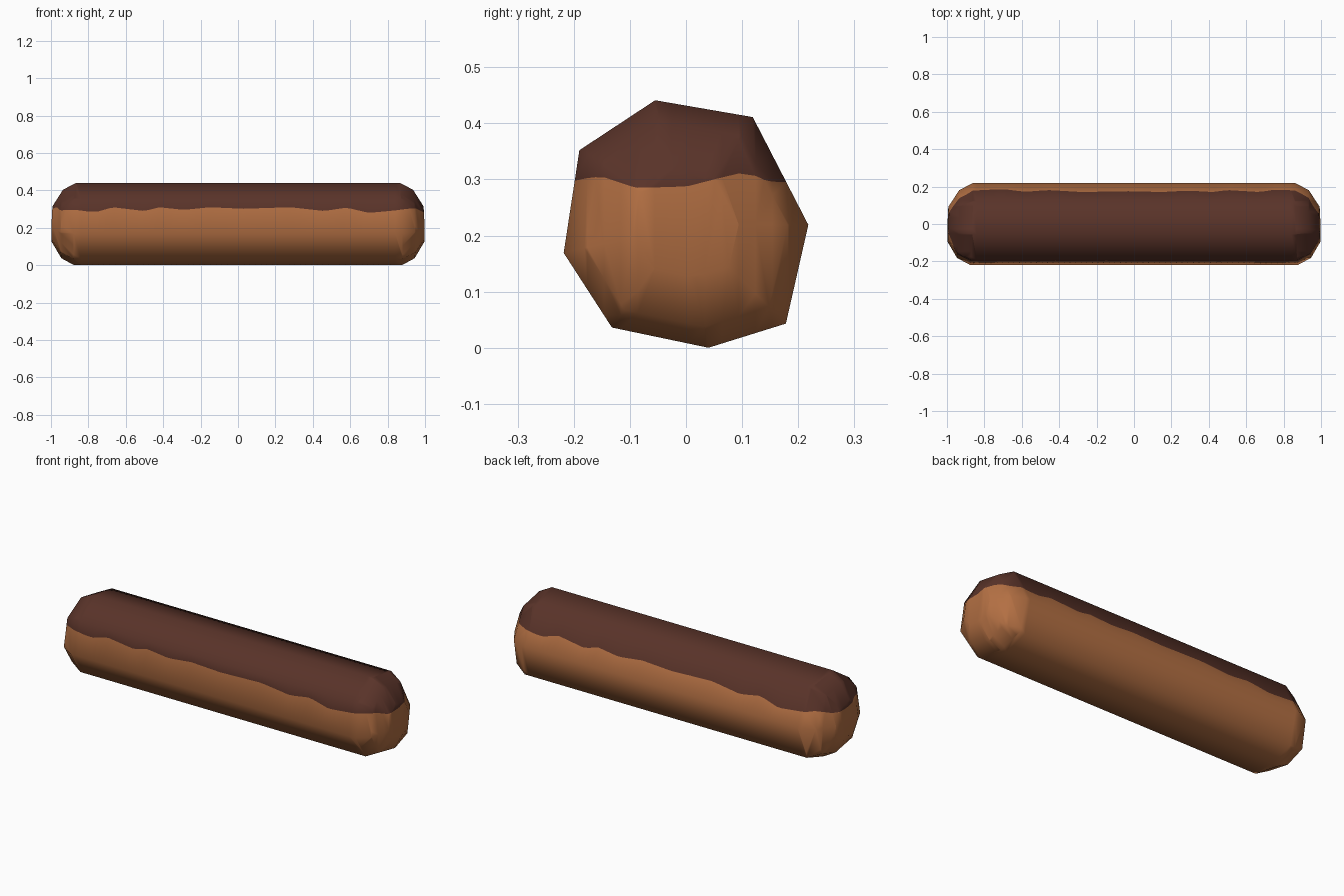
import bpy, bmesh, math
from mathutils import Vector

if "Cube" in bpy.data.objects:
    bpy.data.objects.remove(bpy.data.objects["Cube"])

CZ = 0.22
# Irregular eight-sided cross-section (y, z)
SECTION = [(-0.055, 0.441), (0.119, 0.411), (0.218, 0.219), (0.178, 0.043),
           (0.04, 0.0), (-0.132, 0.036), (-0.218, 0.169), (-0.19, 0.352)]
# Rounded end rings (x, scale)
CAP = [(0.87, 1.0), (0.94, 0.83), (0.994, 0.43)]

# Wavy icing edge: height along the long sides and across the ends
SIDE = [(-1, .30), (-.95, .308), (-.8, .287), (-.75, .287), (-.67, .31), (-.5, .29),
        (-.42, .31), (-.29, .296), (-.15, .31), (.03, .302), (.15, .306), (.28, .31),
        (.46, .29), (.58, .308), (.7, .28), (.83, .292), (.95, .306), (1, .30)]
END = [(-.22, .298), (-.15, .305), (-.09, .285), (0, .287), (.05, .30), (.1, .312),
       (.13, .305), (.15, .293), (.22, .295)]


def lerp(table, t):
    for (a, va), (b, vb) in zip(table, table[1:]):
        if t <= b:
            return va + (vb - va) * max(0, t - a) / (b - a)
    return table[-1][1]


def above_seam(co):
    side = lerp(SIDE, co.x if co.y < 0 else -co.x)
    end = lerp(END, co.y if co.x > 0 else -co.y)
    k = min(1, max(0, (abs(co.x) - 0.86) / 0.07))
    return co.z - (side + (end - side) * k)


def material(name, rgb):
    m = bpy.data.materials.new(name)
    m.diffuse_color = (*rgb, 1)
    m.use_nodes = True
    m.node_tree.nodes["Principled BSDF"].inputs["Base Color"].default_value = m.diffuse_color
    return m


bm = bmesh.new()


def ring(x, s, tilt):
    return [bm.verts.new((x - tilt * (y + z - CZ), y * s, CZ + (z - CZ) * s))
            for y, z in SECTION]


# Pastry body: straight barrel with leaning rounded ends
N = 56
rings = [ring(-x, s, -0.03 * s) for x, s in reversed(CAP)]
rings += [ring(-0.84 + 1.68 * i / N, 1, 0) for i in range(N + 1)]
rings += [ring(x, s, 0.03 * s) for x, s in CAP]
for a, b in zip(rings, rings[1:]):
    for i in range(8):
        j = (i + 1) % 8
        bm.faces.new((a[i], a[j], b[j], b[i]))
bm.faces.new(rings[0])
bm.faces.new(rings[-1])
bmesh.ops.recalc_face_normals(bm, faces=bm.faces)

# Slice the ends so the icing edge can wave across them
for i in range(-6, 7):
    faces = [f for f in bm.faces if abs(f.calc_center_median().x) > 0.875]
    geom = faces + list({e for f in faces for e in f.edges}) + list({v for f in faces for v in f.verts})
    bmesh.ops.bisect_plane(bm, geom=geom, plane_co=(0, i * 0.03 + 0.004, 0), plane_no=(0, 1, 0))

# Cut the icing edge into the surface
cuts = set()
for e in list(bm.edges):
    a, b = e.verts
    ha, hb = above_seam(a.co), above_seam(b.co)
    if ha * hb < 0:
        lo, hi = 0.0, 1.0
        for _ in range(20):
            t = (lo + hi) / 2
            if above_seam(a.co.lerp(b.co, t)) * ha > 0:
                lo = t
            else:
                hi = t
        cuts.add(bmesh.utils.edge_split(e, a, lo)[1])
for f in list(bm.faces):
    on = [v for v in f.verts if v in cuts]
    if len(on) == 2 and not any(on[0] in e.verts and on[1] in e.verts for e in f.edges):
        bmesh.utils.face_split(f, on[0], on[1])

# Icing above the cut, pastry below
for f in bm.faces:
    h = max((above_seam(v.co) for v in f.verts), key=abs)
    f.material_index = 1 if h > 0 else 0
    f.smooth = True

mesh = bpy.data.meshes.new("iced_pastry")
bm.to_mesh(mesh)
bm.free()
mesh.materials.append(material("baked pastry", (0.45, 0.16, 0.056)))
mesh.materials.append(material("chocolate icing", (0.10, 0.033, 0.022)))
obj = bpy.data.objects.new("iced_pastry", mesh)
bpy.context.collection.objects.link(obj)
